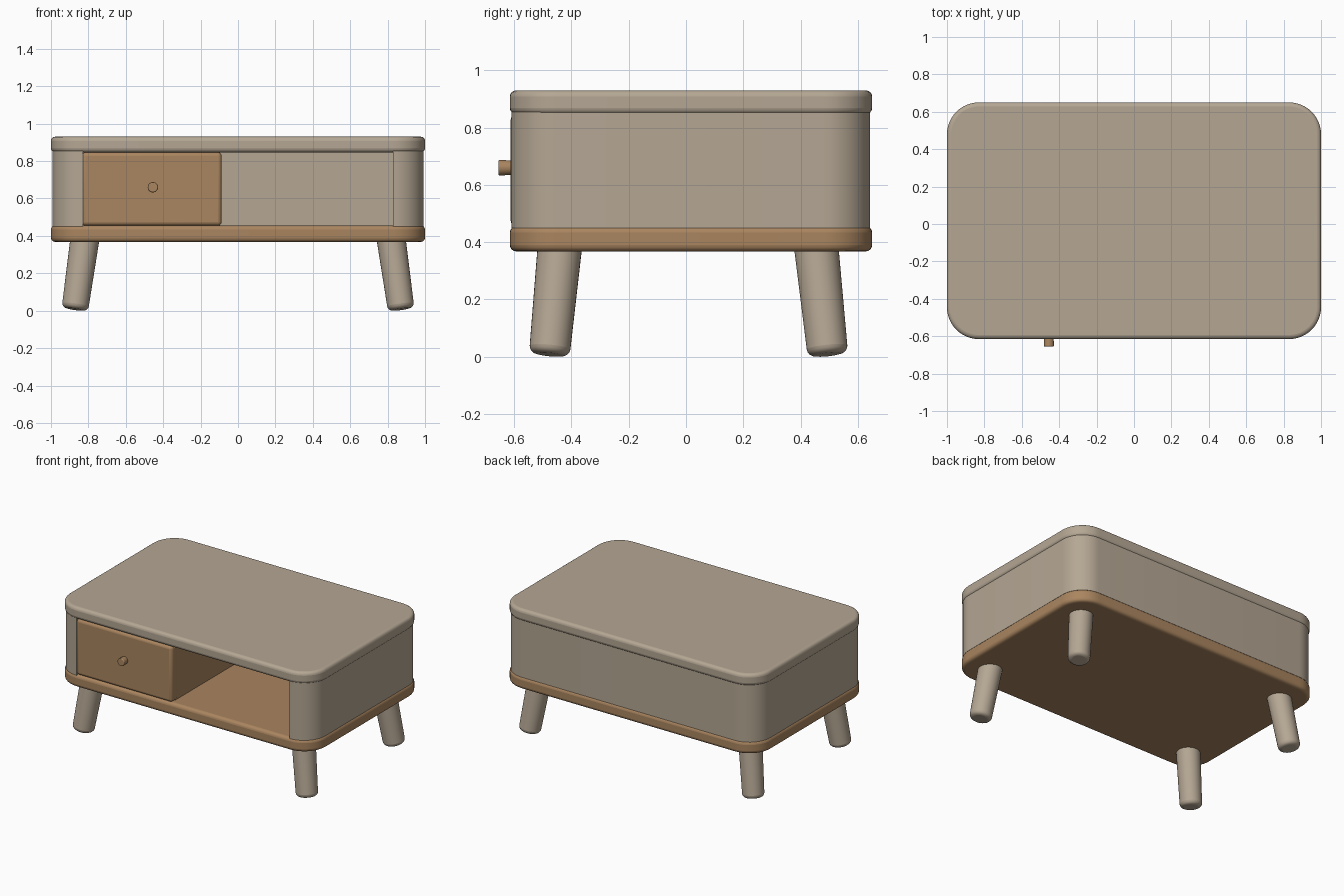
import bpy, bmesh, math
from mathutils import Vector

if "Cube" in bpy.data.objects:
    bpy.data.objects.remove(bpy.data.objects["Cube"])


def material(name, rgb):
    m = bpy.data.materials.new(name)
    m.diffuse_color = (*rgb, 1)
    m.use_nodes = True
    m.node_tree.nodes["Principled BSDF"].inputs["Base Color"].default_value = m.diffuse_color
    return m


BEIGE = material("beige", (0.46, 0.385, 0.295))
WOOD = material("warm wood", (0.40, 0.235, 0.115))


def finish(name, bm, mat, bevel=0.0, segments=4):
    bmesh.ops.recalc_face_normals(bm, faces=bm.faces)
    me = bpy.data.meshes.new(name)
    bm.to_mesh(me)
    bm.free()
    ob = bpy.data.objects.new(name, me)
    bpy.context.collection.objects.link(ob)
    me.materials.append(mat)
    if bevel:
        mod = ob.modifiers.new("Bevel", 'BEVEL')
        mod.width, mod.segments = bevel, segments
        mod.limit_method, mod.angle_limit = 'ANGLE', math.radians(40)
    bpy.ops.object.select_all(action='DESELECT')
    bpy.context.view_layer.objects.active = ob
    ob.select_set(True)
    bpy.ops.object.shade_smooth_by_angle(angle=math.radians(40))
    return ob


def arc(cx, cy, r, start, steps=12):
    return [(cx + r * math.cos(math.radians(start + 90 * i / steps)),
             cy + r * math.sin(math.radians(start + 90 * i / steps)))
            for i in range(steps + 1)]


def extrude(name, outline, z0, z1, mat, bevel=0.0):
    bm = bmesh.new()
    face = bm.faces.new([bm.verts.new((x, y, z0)) for x, y in outline])
    new = bmesh.ops.extrude_face_region(bm, geom=[face])["geom"]
    bmesh.ops.translate(bm, vec=(0, 0, z1 - z0),
                        verts=[v for v in new if isinstance(v, bmesh.types.BMVert)])
    # restore the start cap if the extrusion consumed it
    if not any(all(abs(v.co.z - z0) < 1e-6 for v in f.verts) for f in bm.faces):
        bmesh.ops.holes_fill(bm, edges=bm.edges)
    return finish(name, bm, mat, bevel)


def rounded(x, y0, y1, r):
    return (arc(x - r, y0 + r, r, 270) + arc(x - r, y1 - r, r, 0)
            + arc(-x + r, y1 - r, r, 90) + arc(-x + r, y0 + r, r, 180))


def box(name, lo, hi, mat, bevel=0.0):
    lo, hi = Vector(lo), Vector(hi)
    bm = bmesh.new()
    bmesh.ops.create_cube(bm, size=1)
    for v in bm.verts:
        v.co = (lo + hi) / 2 + v.co * (hi - lo)
    return finish(name, bm, mat, bevel)


def peg(name, a, b, ra, rb, mat, bevel, sides=32):
    """Round peg from point a to point b."""
    a, b = Vector(a), Vector(b)
    bm = bmesh.new()
    bmesh.ops.create_cone(bm, cap_ends=True, segments=sides, radius1=ra,
                          radius2=rb, depth=(b - a).length)
    ob = finish(name, bm, mat, bevel)
    ob.location = (a + b) / 2
    ob.rotation_euler = (b - a).to_track_quat('Z', 'Y').to_euler()
    return ob


# Top and base slabs
extrude("table_top", rounded(1.0, -0.615, 0.65, 0.17), 0.847, 0.93, BEIGE, 0.022)
extrude("base_slab", rounded(1.0, -0.615, 0.65, 0.17), 0.368, 0.455, WOOD, 0.022)

# U-shaped wall, open at the front
wall = rounded(0.993, -0.61, 0.643, 0.163)
wall = wall[:-1] + [(-0.83, -0.61), (-0.83, 0.57), (0.83, 0.57)]
extrude("cabinet_wall", wall, 0.45, 0.855, BEIGE)

# Drawer with its box and knob
box("drawer_front", (-0.835, -0.612, 0.455), (-0.088, -0.54, 0.847), WOOD, 0.02)
box("drawer_box", (-0.83, -0.56, 0.452), (-0.095, 0.57, 0.85), WOOD)
peg("drawer_knob", (-0.455, -0.60, 0.66), (-0.455, -0.655, 0.66), 0.024, 0.028, WOOD, 0.006)

# Splayed legs
for sx, side in ((-1, "left"), (1, "right")):
    for y_top, y_bot, end in ((-0.438, -0.477, "front"), (0.452, 0.495, "back")):
        peg(f"{end}_{side}_leg", (sx * 0.872, y_bot, 0.008), (sx * 0.815, y_top, 0.41),
            0.071, 0.078, BEIGE, 0.025)
